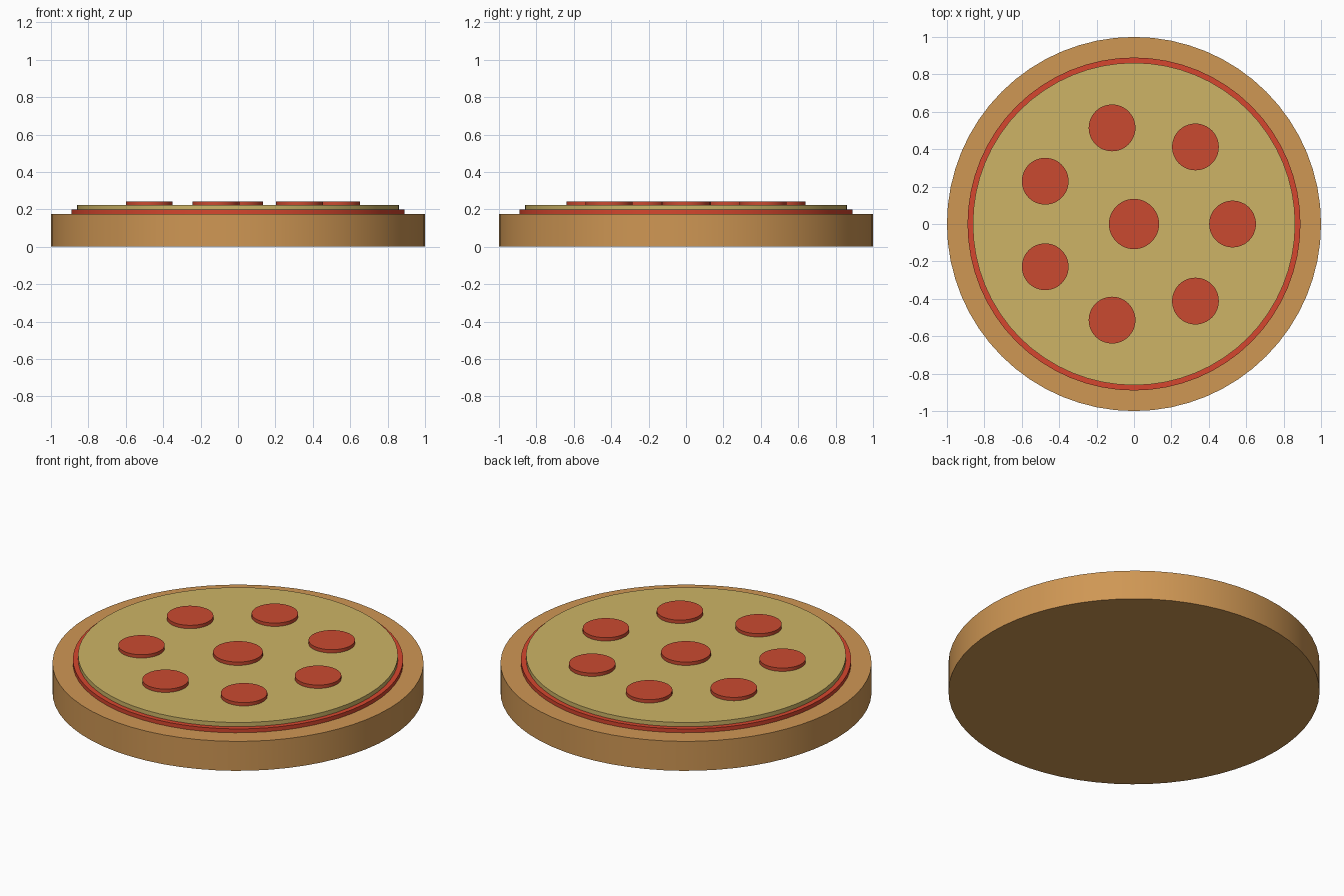
import bpy
import math

cube = bpy.data.objects.get("Cube")
if cube:
    bpy.data.objects.remove(cube, do_unlink=True)


def material(name, srgb):
    """Flat material from an sRGB 0-255 colour, stored as linear values."""
    linear = [((c / 255 + 0.055) / 1.055) ** 2.4 for c in srgb]
    mat = bpy.data.materials.new(name)
    mat.use_nodes = True
    mat.diffuse_color = (*linear, 1)
    bsdf = mat.node_tree.nodes["Principled BSDF"]
    bsdf.inputs["Base Color"].default_value = (*linear, 1)
    bsdf.inputs["Roughness"].default_value = 0.8
    return mat


def disc(name, radius, bottom, top, mat, x=0, y=0, sides=64):
    """Flat round slab between two heights, with a smooth rim."""
    bpy.ops.mesh.primitive_cylinder_add(
        vertices=sides, radius=radius, depth=top - bottom,
        location=(x, y, (bottom + top) / 2))
    obj = bpy.context.object
    obj.name = name
    obj.data.materials.append(mat)
    bpy.ops.object.shade_smooth_by_angle(angle=math.radians(30))
    return obj


crust_mat = material("baked crust", (207, 151, 84))
sauce_mat = material("tomato sauce", (214, 70, 46))
cheese_mat = material("melted cheese", (205, 180, 102))
pepperoni_mat = material("pepperoni red", (202, 74, 48))

# Stacked layers
disc("crust", 1.0, 0.0, 0.175, crust_mat)
disc("sauce", 0.89, 0.165, 0.198, sauce_mat)
disc("cheese", 0.862, 0.188, 0.223, cheese_mat)

# Pepperoni: one in the middle, seven around it
disc("pepperoni_centre", 0.134, 0.215, 0.243, pepperoni_mat, sides=48)
for i in range(7):
    a = math.tau * i / 7
    disc(f"pepperoni_{i + 1}", 0.125, 0.215, 0.243, pepperoni_mat,
         0.527 * math.cos(a), 0.527 * math.sin(a), sides=48)
